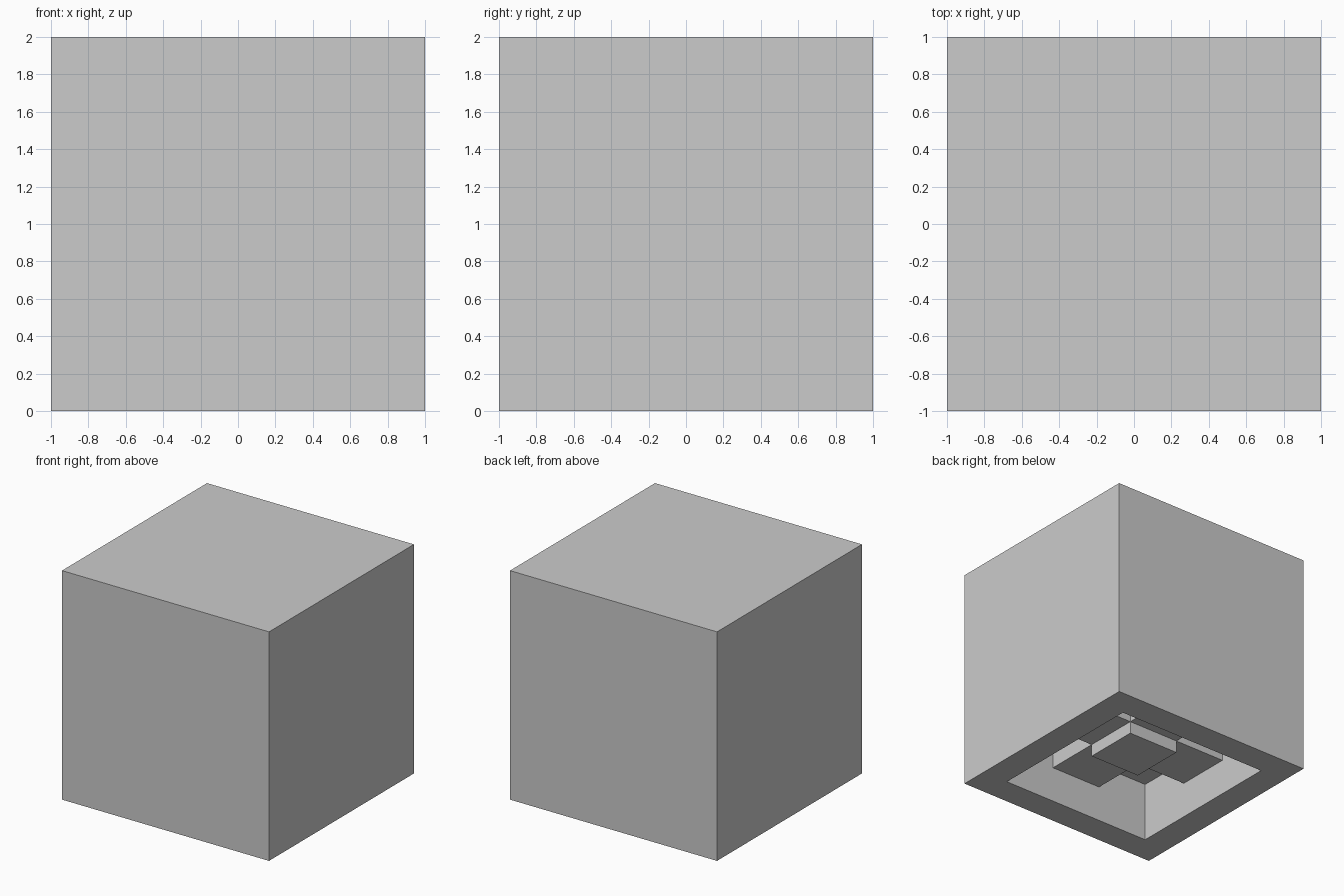
import bpy, bmesh
from mathutils import Vector

if "Cube" in bpy.data.objects:
    bpy.data.objects.remove(bpy.data.objects["Cube"])

RIM, RIB = 0.75, 0.25                     # half widths of opening and ribs
BOSS_Z, RIB_Z, CEIL_Z = 0.21, 0.32, 0.53  # heights of the recessed levels

bm = bmesh.new()

# Solid cube standing on the ground
bmesh.ops.create_cube(bm, size=2)
bmesh.ops.translate(bm, verts=bm.verts, vec=(0, 0, 1))

# Score the cube along the rim and rib lines
for axis in (Vector((1, 0, 0)), Vector((0, 1, 0))):
    for d in (-RIM, -RIB, RIB, RIM):
        bmesh.ops.bisect_plane(bm, geom=bm.verts[:] + bm.edges[:] + bm.faces[:],
                               plane_co=axis * d, plane_no=axis)


def push_up(z, dz, test):
    """Recess the downward-facing cells at height z whose centre passes test."""
    bm.normal_update()
    faces = []
    for f in bm.faces:
        c = f.calc_center_median()
        if (abs(f.normal.z) > 0.9 and abs(c.z - z) < 0.001
                and max(abs(c.x), abs(c.y)) < RIM and test(abs(c.x), abs(c.y))):
            faces.append(f)
    ret = bmesh.ops.extrude_face_region(bm, geom=faces)
    verts = [g for g in ret["geom"] if isinstance(g, bmesh.types.BMVert)]
    bmesh.ops.translate(bm, verts=verts, vec=(0, 0, dz))
    old = [f for f in faces if f.is_valid]
    if old:
        bmesh.ops.delete(bm, geom=old, context='FACES_ONLY')


# Underside opening, then cross ribs around the boss, then four corner pockets
push_up(0, BOSS_Z, lambda x, y: True)
push_up(BOSS_Z, RIB_Z - BOSS_Z, lambda x, y: max(x, y) > RIB)
push_up(RIB_Z, CEIL_Z - RIB_Z, lambda x, y: min(x, y) > RIB)

# Merge coplanar faces
bmesh.ops.recalc_face_normals(bm, faces=bm.faces)
bmesh.ops.dissolve_limit(bm, angle_limit=0.01, verts=bm.verts, edges=bm.edges)

mesh = bpy.data.meshes.new("hollow_block")
bm.to_mesh(mesh)
bm.free()
bpy.context.collection.objects.link(bpy.data.objects.new("hollow_block", mesh))
